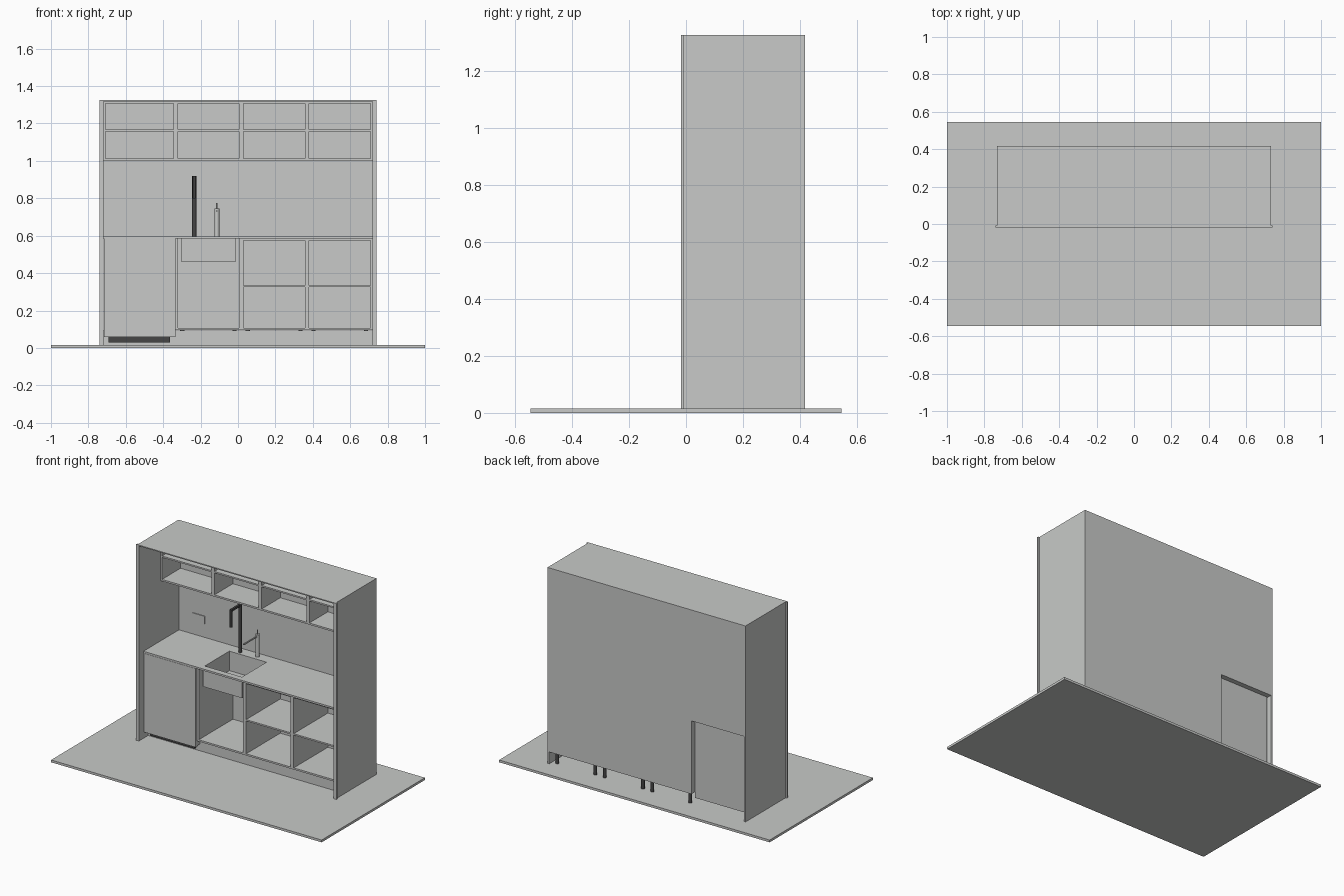
import bpy, bmesh, math
from mathutils import Vector

if "Cube" in bpy.data.objects:
    bpy.data.objects.remove(bpy.data.objects["Cube"])


def material(name, rgb):
    m = bpy.data.materials.new(name)
    m.diffuse_color = (*rgb, 1)
    m.use_nodes = True
    m.node_tree.nodes["Principled BSDF"].inputs["Base Color"].default_value = m.diffuse_color
    return m


GREY = material("light_grey", (0.58, 0.59, 0.58))
DARK = material("dark_grey", (0.06, 0.06, 0.06))


def finish(name, bm, mat):
    me = bpy.data.meshes.new(name)
    bm.to_mesh(me)
    bm.free()
    ob = bpy.data.objects.new(name, me)
    bpy.context.collection.objects.link(ob)
    me.materials.append(mat)
    return ob


def box(name, x, y, z, mat=GREY):
    """Box from (min, max) pairs."""
    bm = bmesh.new()
    bmesh.ops.create_cube(bm, size=1)
    for v in bm.verts:
        v.co = Vector([(r[0] + r[1]) / 2 + c * (r[1] - r[0])
                       for r, c in zip((x, y, z), v.co)])
    return finish(name, bm, mat)


def rod(name, x, y, z, r, mat=GREY, sides=20):
    """Upright cylinder."""
    bm = bmesh.new()
    bmesh.ops.create_cone(bm, cap_ends=True, segments=sides, radius1=r,
                          radius2=r, depth=z[1] - z[0])
    bmesh.ops.translate(bm, verts=bm.verts, vec=(x, y, (z[0] + z[1]) / 2))
    for f in bm.faces:
        f.smooth = len(f.verts) == 4
    for e in bm.edges:
        e.smooth = all(len(f.verts) == 4 for f in e.link_faces)
    return finish(name, bm, mat)


def cut(ob, x, y, z):
    """Subtract a box."""
    c = box(ob.name + "_cutter", x, y, z)
    c.hide_render = True
    c.hide_set(True)
    m = ob.modifiers.new("cut", 'BOOLEAN')
    m.operation, m.object, m.solver = 'DIFFERENCE', c, 'EXACT'


F = 0.0155            # floor top
T = 0.0115            # board thickness
BACK = 0.417          # back plane
XS = (-0.72, -0.333, 0.017, 0.369, 0.72)   # cabinet module limits


def cabinet(name, x0, x1, y0, z0, z1, shelf=None, top=True):
    """Open-fronted box with optional shelf."""
    y = (y0, BACK - T)
    box(name + "_left_side", (x0, x0 + T), y, (z0, z1))
    box(name + "_right_side", (x1 - T, x1), y, (z0, z1))
    box(name + "_bottom", (x0 + T, x1 - T), y, (z0, z0 + T))
    if top:
        box(name + "_top", (x0 + T, x1 - T), y, (z1 - T, z1))
    if shelf:
        box(name + "_shelf", (x0 + T, x1 - T), y, (shelf - 0.005, shelf + 0.005))


# Floor slab
box("floor_slab", (-1, 1), (-0.545, 0.545), (0, F))

# Enclosure: side panels, front trims, top, back wall with appliance opening
for side, s in (("left", -1), ("right", 1)):
    box(side + "_panel", sorted((s * 0.72, s * 0.732)), (-0.007, BACK), (F, 1.325))
    box(side + "_front_trim", sorted((s * 0.72, s * 0.741)), (-0.018, -0.007), (F, 1.325))
box("top_panel", (-0.72, 0.72), (-0.018, BACK), (1.318, 1.325))
back = box("back_wall", (-0.72, 0.72), (BACK - T, BACK), (0.095, 1.318))
cut(back, (-0.8, XS[1]), (0.3, 0.5), (0, 0.584))

# Upper cabinets
for i in range(4):
    cabinet("upper_cabinet_%d" % (i + 1), XS[i], XS[i + 1], 0.21, 1.0, 1.317, 1.163)

# Base cabinets with legs (the first module holds the appliance)
for i in (1, 2, 3):
    n = "base_cabinet_%d" % i
    cabinet(n, XS[i], XS[i + 1], 0.045, 0.095, 0.585, 0.33 if i > 1 else None, i > 1)
    for lx in (XS[i] + 0.035, XS[i + 1] - 0.035):
        for ly in (0.12, 0.38):
            rod(n + "_leg", lx, ly, (F, 0.095), 0.011, DARK, 16)
box("kickboard", (-0.72, 0.72), (0.08, 0.09), (F, 0.092))

# Countertop with sink cut-out
counter = box("countertop", (-0.72, 0.72), (0.03, BACK - T), (0.585, 0.597))
cut(counter, (-0.295, -0.02), (0.07, 0.33), (0.5, 0.7))

# Sink basin and drain
basin = box("sink_basin", (-0.302, -0.013), (0.063, 0.337), (0.46, 0.585))
cut(basin, (-0.295, -0.02), (0.07, 0.33), (0.467, 0.7))
rod("sink_drain", -0.158, 0.2, (0.466, 0.469), 0.02)

# Built-in appliance
box("appliance_body", (-0.712, -0.338), (0.05, 0.387), (0.06, 0.582))
box("appliance_door", (-0.717, -0.335), (0.03, 0.05), (0.058, 0.584))
box("appliance_plinth", (-0.693, -0.363), (0.06, 0.075), (0.03, 0.06), DARK)

# Faucet: column, arm, spout
rod("faucet_column", -0.234, 0.357, (0.597, 0.92), 0.0115, DARK)
box("faucet_arm", (-0.241, -0.227), (0.255, 0.357), (0.905, 0.919), DARK)
rod("faucet_spout", -0.234, 0.26, (0.8, 0.918), 0.008, DARK)

# Small tap: body, thin spout, lever
rod("small_tap_body", -0.113, 0.367, (0.597, 0.745), 0.013)
rod("small_tap_lever", -0.113, 0.367, (0.745, 0.775), 0.004, sides=12)
box("small_tap_spout", (-0.117, -0.109), (0.222, 0.367), (0.728, 0.736))

# Wall socket plate on the backsplash
box("socket_plate", (-0.62, -0.527), (BACK - T - 0.005, BACK - T), (0.69, 0.74))
